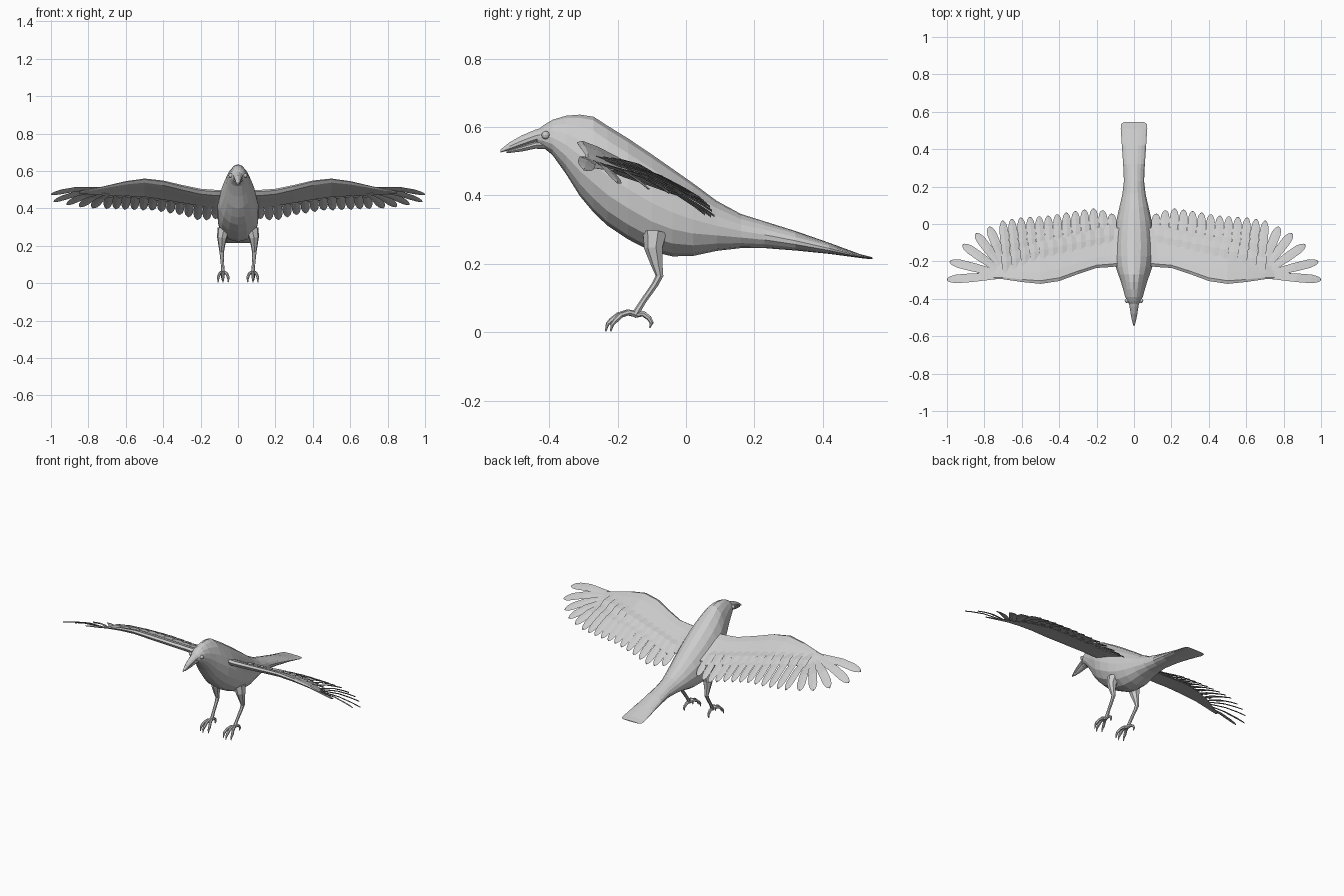
import bpy, bmesh
from math import sin, cos, pi
from mathutils import Vector as V

if "Cube" in bpy.data.objects:
    bpy.data.objects.remove(bpy.data.objects["Cube"])


def loft(name, groups, mirror=False):
    """Each group is a list of equal-sized rings, skinned and capped."""
    bm = bmesh.new()
    for rings in groups:
        vs = [[bm.verts.new(p) for p in r] for r in rings]
        n = len(vs[0])
        for a, b in zip(vs, vs[1:]):
            for i in range(n):
                j = (i + 1) % n
                bm.faces.new((a[i], a[j], b[j], b[i]))
        bm.faces.new(vs[0][::-1])
        bm.faces.new(vs[-1])
    bmesh.ops.recalc_face_normals(bm, faces=bm.faces)
    me = bpy.data.meshes.new(name)
    bm.to_mesh(me)
    bm.free()
    ob = bpy.data.objects.new(name, me)
    bpy.context.collection.objects.link(ob)
    if mirror:
        ob.modifiers.new("mirror", 'MIRROR').use_mirror_merge = False
    return ob


def lerp(table, x, k=1):
    """Piecewise linear lookup of column k."""
    for a, b in zip(table, table[1:]):
        if x <= b[0]:
            t = max(0, (x - a[0]) / (b[0] - a[0]))
            return a[k] + (b[k] - a[k]) * t
    return table[-1][k]


def egg(y, top, bot, w, n=16, taper=0.15):
    c, h = (top + bot) / 2, (top - bot) / 2
    return [V((w * cos(a) * (1 - taper * sin(a)), y, c + h * sin(a)))
            for a in (2 * pi * i / n for i in range(n))]


def tube(pts, n=7):
    """Rings along (x, y, z, radius) points."""
    ps = [V(p[:3]) for p in pts]
    rings = []
    for i, p in enumerate(ps):
        d = (ps[min(i + 1, len(ps) - 1)] - ps[max(i - 1, 0)]).normalized()
        u = d.cross(V((1, 0, 0))).normalized()
        v = d.cross(u)
        rings.append([p + pts[i][3] * (u * cos(a) + v * sin(a))
                      for a in (2 * pi * k / n for k in range(n))])
    return rings


# Body, head and tail: y, top, bottom, half width
body = [(-.435, .590, .550, .022), (-.415, .606, .538, .036), (-.39, .621, .518, .047),
        (-.35, .633, .462, .058), (-.31, .636, .398, .070), (-.27, .630, .350, .084),
        (-.23, .604, .312, .098), (-.17, .567, .272, .109), (-.10, .520, .236, .110),
        (-.04, .478, .222, .104), (.02, .436, .223, .094), (.09, .384, .238, .078),
        (.16, .346, .246, .062), (.23, .324, .246, .054), (.32, .296, .239, .058),
        (.42, .261, .229, .065), (.51, .228, .217, .071), (.535, .222, .214, .068),
        (.545, .219, .215, .055)]
loft("body", [[egg(*s) for s in body]])

# Beak: upper and lower halves
upper = [(-.41, .602, .560, .030), (-.44, .593, .556, .024), (-.48, .576, .543, .018),
         (-.515, .556, .532, .011), (-.542, .534, .525, .004)]
lower = [(-.41, .562, .535, .027), (-.44, .557, .536, .021), (-.48, .544, .528, .015),
         (-.525, .530, .523, .006)]
loft("beak_upper", [[egg(*s, n=10, taper=.3) for s in upper]])
loft("beak_lower", [[egg(*s, n=10, taper=-.2) for s in lower]])

# Eyes
for s in (-1, 1):
    bpy.ops.mesh.primitive_uv_sphere_add(segments=12, ring_count=8, radius=.012,
                                         location=(s * .038, -.41, .576))
    bpy.context.object.name = "eye"

# Wing surface: x, leading y, leading z, rear y, thickness
wing = [(.04, -.22, .490, -.01, .040), (.12, -.230, .490, -.03, .040),
        (.20, -.235, .496, -.05, .038), (.30, -.268, .518, -.07, .036),
        (.40, -.305, .543, -.09, .034), (.50, -.320, .555, -.11, .030),
        (.60, -.310, .542, -.14, .024), (.70, -.295, .520, -.18, .016),
        (.78, -.293, .502, -.23, .010), (.85, -.298, .492, -.27, .006)]


def surf(x, y):
    return V((x, y, lerp(wing, x, 2) - .44 * (y - lerp(wing, x, 1))))


def wing_ring(x, yl, zl, yr, th):
    prof = [(0, 0), (.08, .4), (.3, .5), (.65, .3), (1, .05),
            (1, -.05), (.6, -.2), (.25, -.4), (.06, -.4)]
    return [surf(x, yl + (yr - yl) * t) + V((0, 0, h * th)) for t, h in prof]


loft("wing", [[wing_ring(*s) for s in wing]], mirror=True)


def feather(root, tip, w, th=.0035):
    root, tip = V(root), V(tip)
    d = tip - root
    side = d.cross(V((0, .42, 1))).normalized()
    side.z += .12
    up = V((0, 0, th))
    rings = []
    for t, k in ((0, .75), (.5, 1), (.8, 1), (.92, .75), (.98, .4), (1, .12)):
        p = root + d * t + V((0, 0, .012 * sin(pi * t)))
        rings.append([p - side * w * k, p + up, p + side * w * k, p - up])
    return rings


# Inner flight feathers, spaced along the wing
tips = [(.12, .055, .345), (.20, .085, .335), (.30, .072, .365), (.45, .045, .39),
        (.60, .035, .395), (.72, .015, .40)]
fl = []
for i in range(13):
    x = .12 + .0485 * i
    rx = x - .01 - .06 * max(0, x - .4)
    fl.append(feather(surf(rx, lerp(wing, rx, 3) - .08),
                      (x, lerp(tips, x), lerp(tips, x, 2)), .0235))
# Outer flight feathers, fanned
for rx, ry, tip in [(.70, -.20, (.775, -.015, .402)), (.715, -.22, (.845, -.05, .408)),
                    (.73, -.24, (.915, -.11, .42)), (.735, -.262, (.985, -.20, .437)),
                    (.74, -.278, (1.0, -.297, .475))]:
    fl.append(feather(surf(rx, ry), tip, .025))
loft("flight_feathers", fl, mirror=True)

# Covert feathers layered over the wing
cov = []
for i in range(12):
    x = .13 + .05 * i
    yr = lerp(wing, x, 3)
    a, b = surf(x, yr - .09), surf(x + .005, yr + .03)
    cov.append(feather(a + V((0, 0, .004)), b + V((0, 0, .003)), .026))
loft("covert_feathers", cov, mirror=True)

# Legs
leg = [(.075, -.09, .29, .036), (.085, -.094, .245, .028), (.087, -.085, .20, .018),
       (.087, -.077, .165, .012), (.086, -.09, .14, .010), (.082, -.125, .09, .009),
       (.080, -.148, .052, .011)]
loft("leg", [tube(leg)], mirror=True)

# Toes with curved claws: sideways spread, reach and direction
toes = []
for dx, reach in ((-.028, .075), (0, .09), (.026, .075)):
    prof = [(0, .052, .010), (.3, .058, .009), (.6, .050, .008), (.82, .034, .008),
            (.93, .024, .006), (1, .003, .002)]
    toes.append(tube([(.08 + dx * min(1, t * 1.2), -.145 - reach * t, z, r)
                      for t, z, r in prof]))
toes.append(tube([(.08, -.15, .052, .010), (.081, -.125, .055, .009), (.083, -.108, .042, .008),
                  (.084, -.10, .028, .006), (.084, -.106, .013, .002)]))
loft("toes", toes, mirror=True)
